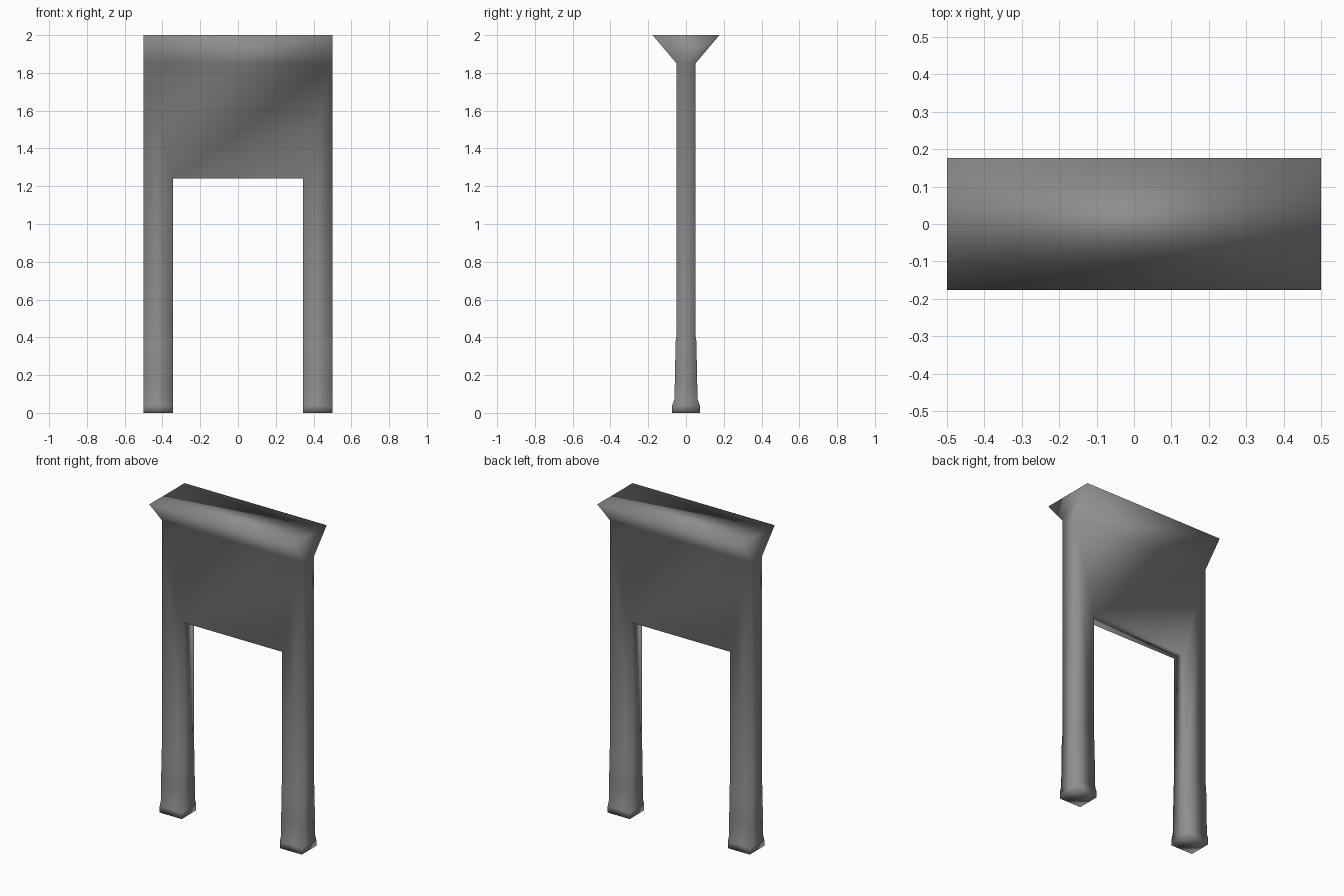
import bpy
import bmesh

cube = bpy.data.objects.get("Cube")
if cube:
    bpy.data.objects.remove(cube, do_unlink=True)

grey = bpy.data.materials.new("grey")
grey.use_nodes = True
colour = (0.27, 0.27, 0.27, 1)
grey.diffuse_color = colour
grey.node_tree.nodes["Principled BSDF"].inputs["Base Color"].default_value = colour

OUT, IN = 0.5, 0.345            # leg outer and inner x
ARCH, NECK, TOP = 1.24, 1.85, 2.0
T, FLARE = 0.05, 0.177          # half depths
FOOT = [(0.0, 0.073), (0.04, 0.073), (0.07, 0.062),
        (0.17, 0.059), (0.38, 0.055), (0.41, T)]

bm = bmesh.new()
cache = {}


def vert(x, y, z):
    key = (round(x, 4), round(y, 4), round(z, 4))
    if key not in cache:
        cache[key] = bm.verts.new(key)
    return cache[key]


def face(s, *points):
    """Face turned half way round the z axis when s is -1."""
    bm.faces.new([vert(x * s, y * s, z) for x, y, z in points])


KNEE = FOOT[-1][0]
for s in (1, -1):
    # front panel, split along one diagonal
    face(s, (-IN, -T, ARCH), (IN, -T, ARCH), (OUT, -T, NECK))
    face(s, (-IN, -T, ARCH), (OUT, -T, NECK), (-OUT, -T, NECK))
    # flared beam
    face(s, (-OUT, -T, NECK), (OUT, -T, NECK), (OUT, -FLARE, TOP), (-OUT, -FLARE, TOP))
    face(s, (OUT, -T, NECK), (OUT, T, NECK), (OUT, FLARE, TOP), (OUT, -FLARE, TOP))
    # leg fronts
    for m in (1, -1):
        face(s, (m * IN, -T, KNEE), (m * OUT, -T, KNEE), (m * OUT, -T, NECK), (m * IN, -T, ARCH))
    # leg outer and inner sides
    for x, high in ((OUT, NECK), (IN, ARCH)):
        face(s, (x, -T, KNEE), (x, T, KNEE), (x, T, high), (x, -T, high))
    # feet
    for (z0, y0), (z1, y1) in zip(FOOT, FOOT[1:]):
        for x in (OUT, IN):
            face(s, (x, -y0, z0), (x, y0, z0), (x, y1, z1), (x, -y1, z1))
        for m in (1, -1):
            face(s, (m * IN, -y0, z0), (m * OUT, -y0, z0), (m * OUT, -y1, z1), (m * IN, -y1, z1))
    z, y = FOOT[0]
    face(s, (IN, -y, z), (OUT, -y, z), (OUT, y, z), (IN, y, z))

# underside of the panel and top of the beam
for x, y, z in ((IN, T, ARCH), (OUT, FLARE, TOP)):
    face(1, (-x, -y, z), (x, -y, z), (x, y, z), (-x, y, z))

bmesh.ops.recalc_face_normals(bm, faces=bm.faces)
for f in bm.faces:
    f.smooth = True

mesh = bpy.data.meshes.new("door_frame")
bm.to_mesh(mesh)
bm.free()
mesh.materials.append(grey)
frame = bpy.data.objects.new("door_frame", mesh)
bpy.context.collection.objects.link(frame)
